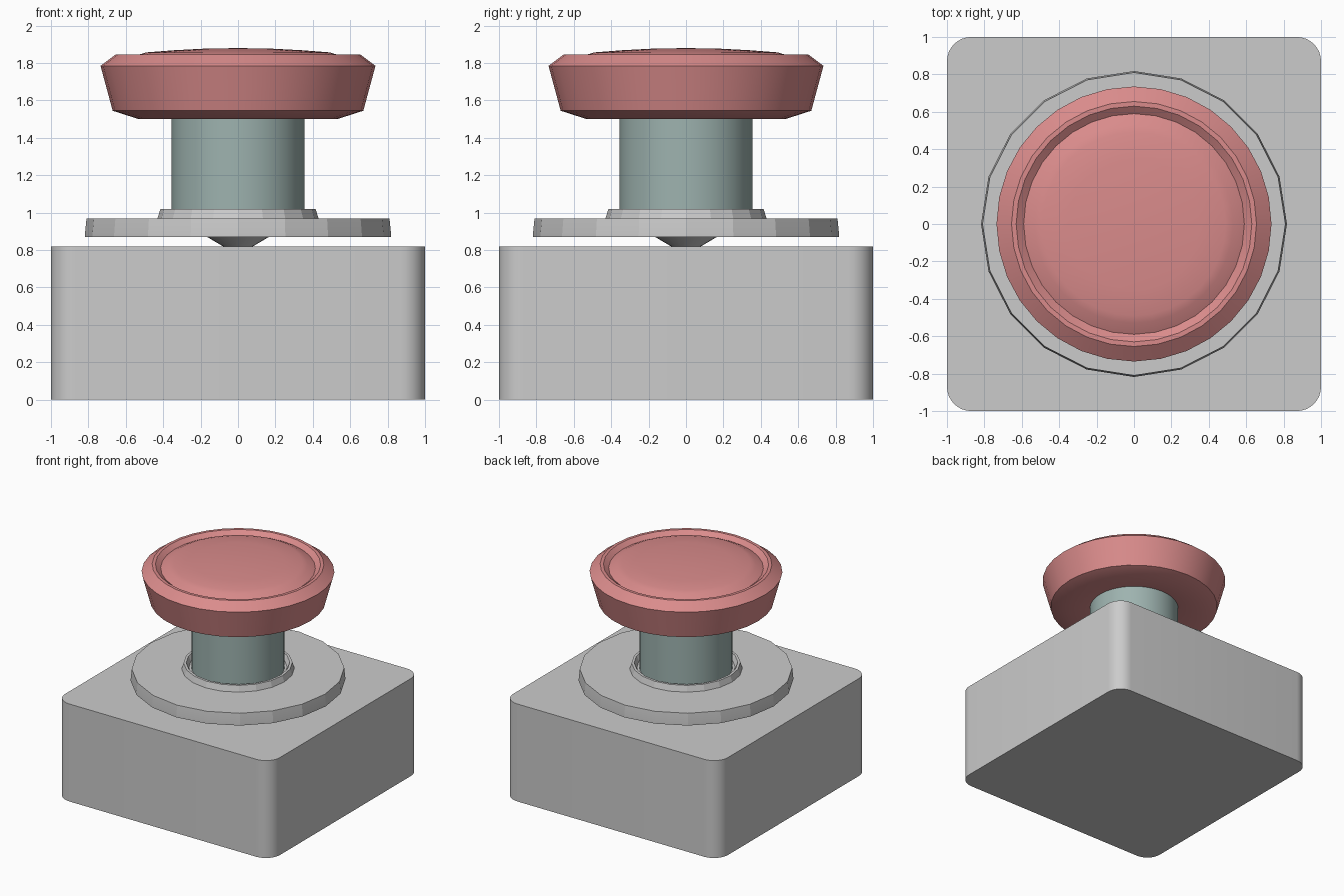
import bpy, bmesh, math

if "Cube" in bpy.data.objects:
    bpy.data.objects.remove(bpy.data.objects["Cube"])


def finish(name, bm, angle=30, color=None):
    bmesh.ops.remove_doubles(bm, verts=bm.verts, dist=1e-5)
    bmesh.ops.recalc_face_normals(bm, faces=bm.faces)
    mesh = bpy.data.meshes.new(name)
    bm.to_mesh(mesh)
    bm.free()
    obj = bpy.data.objects.new(name, mesh)
    bpy.context.collection.objects.link(obj)
    if color:
        mat = bpy.data.materials.new(name + "_colour")
        mat.diffuse_color = (*color, 1)
        mat.use_nodes = True
        mat.node_tree.nodes["Principled BSDF"].inputs["Base Color"].default_value = mat.diffuse_color
        mesh.materials.append(mat)
    bpy.ops.object.select_all(action='DESELECT')
    obj.select_set(True)
    bpy.context.view_layer.objects.active = obj
    if angle:
        bpy.ops.object.shade_smooth_by_angle(angle=math.radians(angle))
    return obj


def lathe(name, profile, sides, angle=30, color=None):
    """Revolve an (r, z) profile around the z axis."""
    bm = bmesh.new()
    verts = [bm.verts.new((r, 0, z)) for r, z in profile]
    edges = [bm.edges.new(pair) for pair in zip(verts, verts[1:])]
    bmesh.ops.spin(bm, geom=verts + edges, cent=(0, 0, 0), axis=(0, 0, 1),
                   angle=math.tau, steps=sides, use_merge=True)
    return finish(name, bm, angle, color)


# Base box with rounded upright corners
bm = bmesh.new()
bmesh.ops.create_cube(bm, size=1)
for v in bm.verts:
    v.co = (v.co.x * 2, v.co.y * 2, (v.co.z + 0.5) * 0.82)
upright = [e for e in bm.edges if abs(e.verts[0].co.z - e.verts[1].co.z) > 0.1]
bmesh.ops.bevel(bm, geom=upright, offset=0.13, segments=8, profile=0.5,
                affect='EDGES')
finish("base_box", bm)

# Faceted collar with raised lip, and funnel underneath
lathe("collar", [(0, 0.82), (0.08, 0.82), (0.165, 0.87), (0.818, 0.87),
                 (0.818, 0.89), (0.81, 0.97), (0.43, 0.97), (0.415, 1.02),
                 (0.395, 1.02), (0.375, 0.98), (0, 0.98)], 20, 15)

# Stem
lathe("stem", [(0, 0.975), (0.355, 0.975), (0.355, 1.54), (0, 1.54)], 40,
      color=(0.34, 0.45, 0.43))

# Push cap with a groove around the shallow dome
lathe("push_cap", [(0, 1.53), (0.36, 1.53), (0.53, 1.50), (0.67, 1.545),
                   (0.735, 1.785), (0.655, 1.845), (0.63, 1.845),
                   (0.59, 1.815), (0.53, 1.845), (0.49, 1.857),
                   (0.35, 1.868), (0.18, 1.877), (0, 1.88)], 32,
      color=(0.7, 0.26, 0.26))
